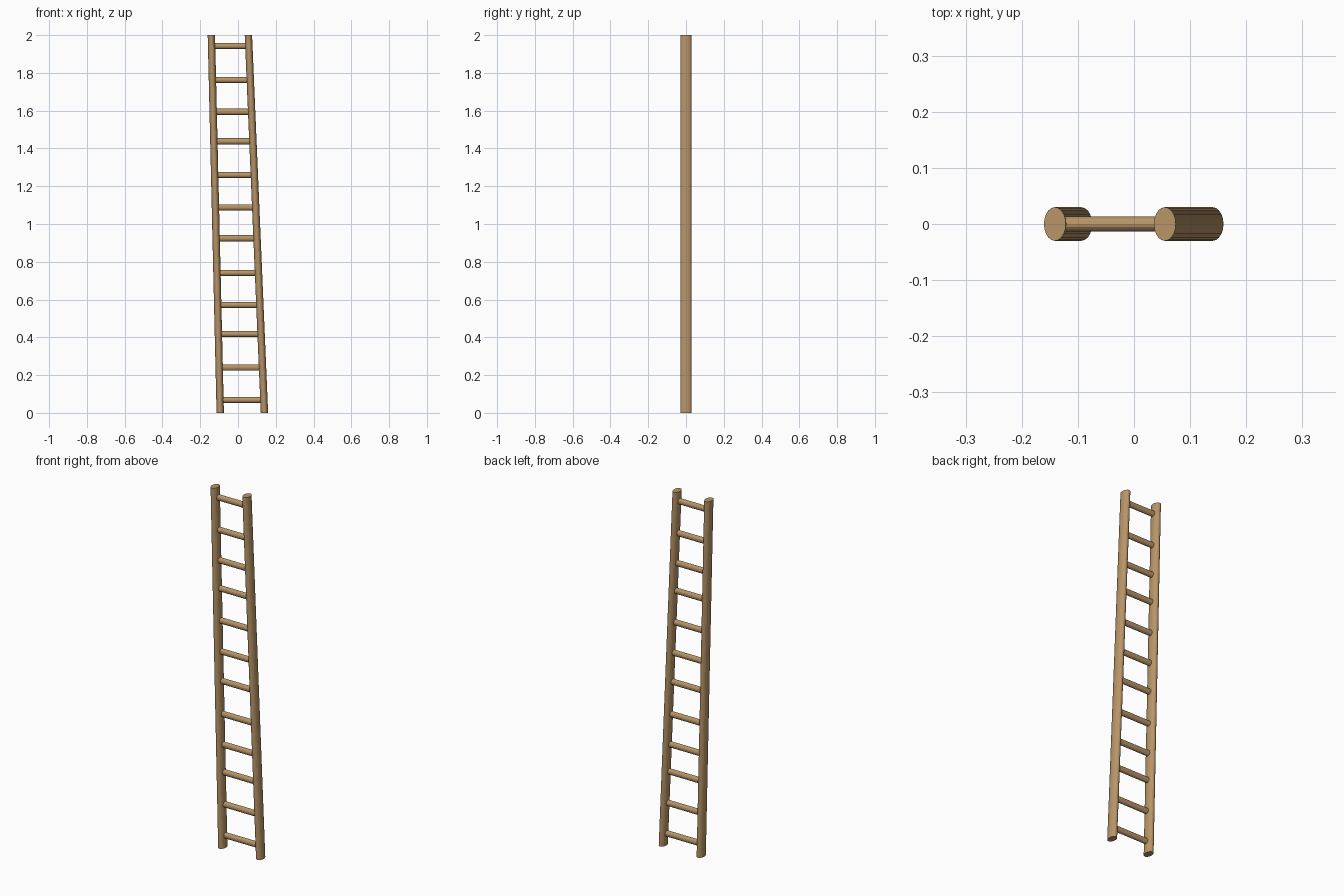
import bpy
import bmesh
import math
from mathutils import Vector

if "Cube" in bpy.data.objects:
    bpy.data.objects.remove(bpy.data.objects["Cube"])

wood = bpy.data.materials.new("warm wood")
wood.diffuse_color = (0.479, 0.301, 0.138, 1.0)
wood.use_nodes = True
wood.node_tree.nodes["Principled BSDF"].inputs["Base Color"].default_value = wood.diffuse_color


def rod(name, start, end, u, v, sides):
    """Capped rod with an elliptical section spanned by u and v at both ends."""
    bm = bmesh.new()
    rings = []
    for centre in (start, end):
        rings.append([bm.verts.new(Vector(centre)
                                   + Vector(u) * math.cos(2 * math.pi * i / sides)
                                   + Vector(v) * math.sin(2 * math.pi * i / sides))
                      for i in range(sides)])
    low, high = rings
    for i in range(sides):
        j = (i + 1) % sides
        bm.faces.new((low[i], low[j], high[j], high[i]))
    bm.faces.new(low[::-1])
    bm.faces.new(high)
    bmesh.ops.recalc_face_normals(bm, faces=bm.faces)
    mesh = bpy.data.meshes.new(name)
    bm.to_mesh(mesh)
    bm.free()
    mesh.materials.append(wood)
    obj = bpy.data.objects.new(name, mesh)
    bpy.context.collection.objects.link(obj)
    return obj


# Leaning side rails: x at the bottom and x at the top
HEIGHT = 2.0
rails = {"left_rail": (-0.094, -0.141), "right_rail": (0.14, 0.055)}
for name, (x0, x1) in rails.items():
    rod(name, (x0, 0, 0), (x1, 0, HEIGHT), (0.0195, 0, 0), (0, 0.03, 0), 20)


def rail_x(name, z):
    x0, x1 = rails[name]
    return x0 + (x1 - x0) * z / HEIGHT


# Unevenly spaced rungs, set slightly into the rails
rung_heights = (0.068, 0.24, 0.418, 0.571, 0.741, 0.924,
                1.088, 1.26, 1.438, 1.594, 1.763, 1.943)
for n, z in enumerate(rung_heights, 1):
    rod(f"rung_{n}", (rail_x("left_rail", z) + 0.01, 0, z),
        (rail_x("right_rail", z) - 0.01, 0, z),
        (0, 0.0135, 0), (0, 0, 0.0165), 16)
